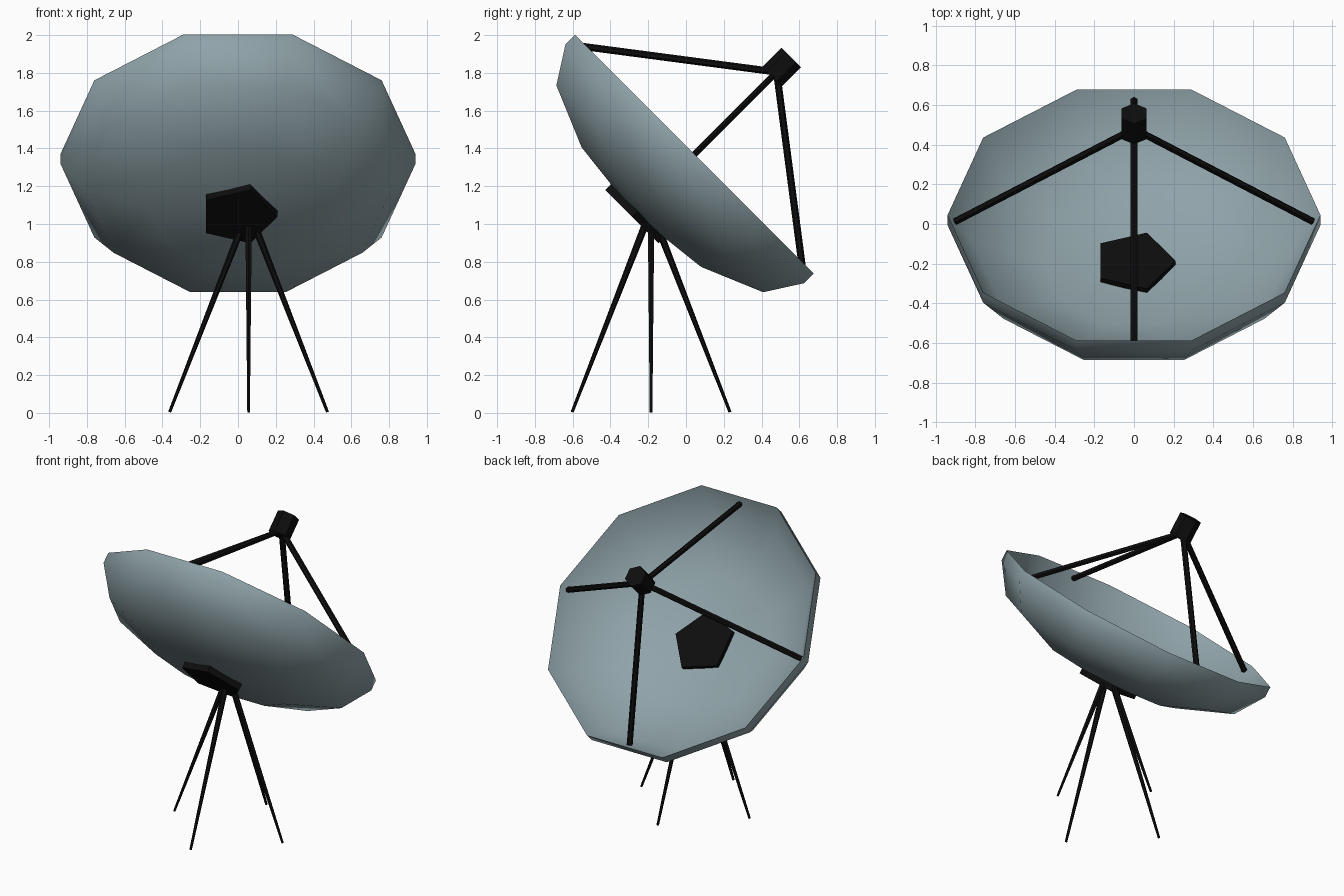
import bpy, bmesh, math
from mathutils import Matrix, Vector

if "Cube" in bpy.data.objects:
    bpy.data.objects.remove(bpy.data.objects["Cube"])

# Dish frame: local z is the dish axis, tilted 45 degrees towards +y
TILT = Matrix.Translation((0, 0.045, 1.37)) @ Matrix.Rotation(math.radians(-45), 4, 'X')


def material(name, rgb):
    m = bpy.data.materials.new(name)
    m.diffuse_color = (*rgb, 1)
    m.use_nodes = True
    m.node_tree.nodes["Principled BSDF"].inputs["Base Color"].default_value = m.diffuse_color
    return m


GREY = material("dish_grey_blue", (0.275, 0.365, 0.395))
BLACK = material("frame_black", (0.004, 0.004, 0.004))


def add(name, bm, mat, matrix=Matrix()):
    bmesh.ops.recalc_face_normals(bm, faces=bm.faces)
    me = bpy.data.meshes.new(name)
    bm.to_mesh(me)
    bm.free()
    me.transform(matrix)
    me.materials.append(mat)
    ob = bpy.data.objects.new(name, me)
    bpy.context.collection.objects.link(ob)
    return ob


def rod(name, a, b, r1, r2, sides, matrix=Matrix(), turn=0.0):
    """Straight, optionally tapered prism from a to b."""
    a, b = Vector(a), Vector(b)
    d = b - a
    place = (Matrix.Translation((a + b) / 2)
             @ d.to_track_quat('Z', 'Y').to_matrix().to_4x4()
             @ Matrix.Rotation(turn, 4, 'Z'))
    bm = bmesh.new()
    bmesh.ops.create_cone(bm, cap_ends=True, segments=sides, radius1=r1,
                          radius2=r2, depth=d.length, matrix=place)
    return add(name, bm, BLACK, matrix)


def prism(name, z0, z1, r, sides, turn):
    """Upright prism in the dish frame with its first corner at angle turn."""
    bm = bmesh.new()
    bot, top = [[bm.verts.new((r * math.cos(turn + math.tau * i / sides),
                               r * math.sin(turn + math.tau * i / sides), z))
                 for i in range(sides)] for z in (z0, z1)]
    bm.faces.new(bot)
    bm.faces.new(top)
    for i in range(sides):
        j = (i + 1) % sides
        bm.faces.new((bot[i], bot[j], top[j], top[i]))
    return add(name, bm, BLACK, TILT)


# Dish: ten-sided bowl, inner and outer shell 0.07 apart joined by the rim
R, DEPTH, WALL, N = 0.94, 0.376, 0.072, 10
arc = [(R * math.sin(math.radians(a)), -DEPTH * math.cos(math.radians(a)))
       for a in (30, 60, 90)]
profile = arc + [(r, z - WALL) for r, z in reversed(arc)]
bm = bmesh.new()
rings = [[bm.verts.new((r * math.cos(math.tau * i / N), r * math.sin(math.tau * i / N), z))
          for i in range(N)] for r, z in profile]
for p, q in zip(rings, rings[1:]):
    for i in range(N):
        j = (i + 1) % N
        bm.faces.new((p[i], p[j], q[j], q[i]))
for ring, z in ((rings[0], -DEPTH), (rings[-1], -DEPTH - WALL)):
    pole = bm.verts.new((0, 0, z))
    for i in range(N):
        bm.faces.new((pole, ring[i], ring[(i + 1) % N]))
dish = add("dish", bm, GREY, TILT)
bpy.context.view_layer.objects.active = dish
dish.select_set(True)
bpy.ops.object.shade_smooth_by_angle(angle=math.radians(50))

# Five-sided mounting plate running through the bowl
prism("mounting_plate", -0.468, -0.325, 0.21, 5, 0)

# Six-sided receiver at the focus
prism("receiver", 0.578, 0.724, 0.073, 6, math.pi / 2)

# Four struts from the rim to the receiver
for i, r in enumerate((0.9, 0.86, 0.9, 0.86)):
    a = i * math.pi / 2
    rod(f"receiver_strut_{i + 1}", (r * math.cos(a), r * math.sin(a), -0.045),
        (0, 0, 0.615), 0.019, 0.019, 6, TILT)

# Four tapered legs splayed from the plate
for i in range(4):
    a = i * math.pi / 2
    c, s = math.cos(a), math.sin(a)
    rod(f"leg_{i + 1}", (0.056 + 0.418 * c, -0.185 + 0.418 * s, 0.004),
        (0.056 + 0.01 * c, -0.185 + 0.01 * s, 1.05), 0.008, 0.02, 6)
